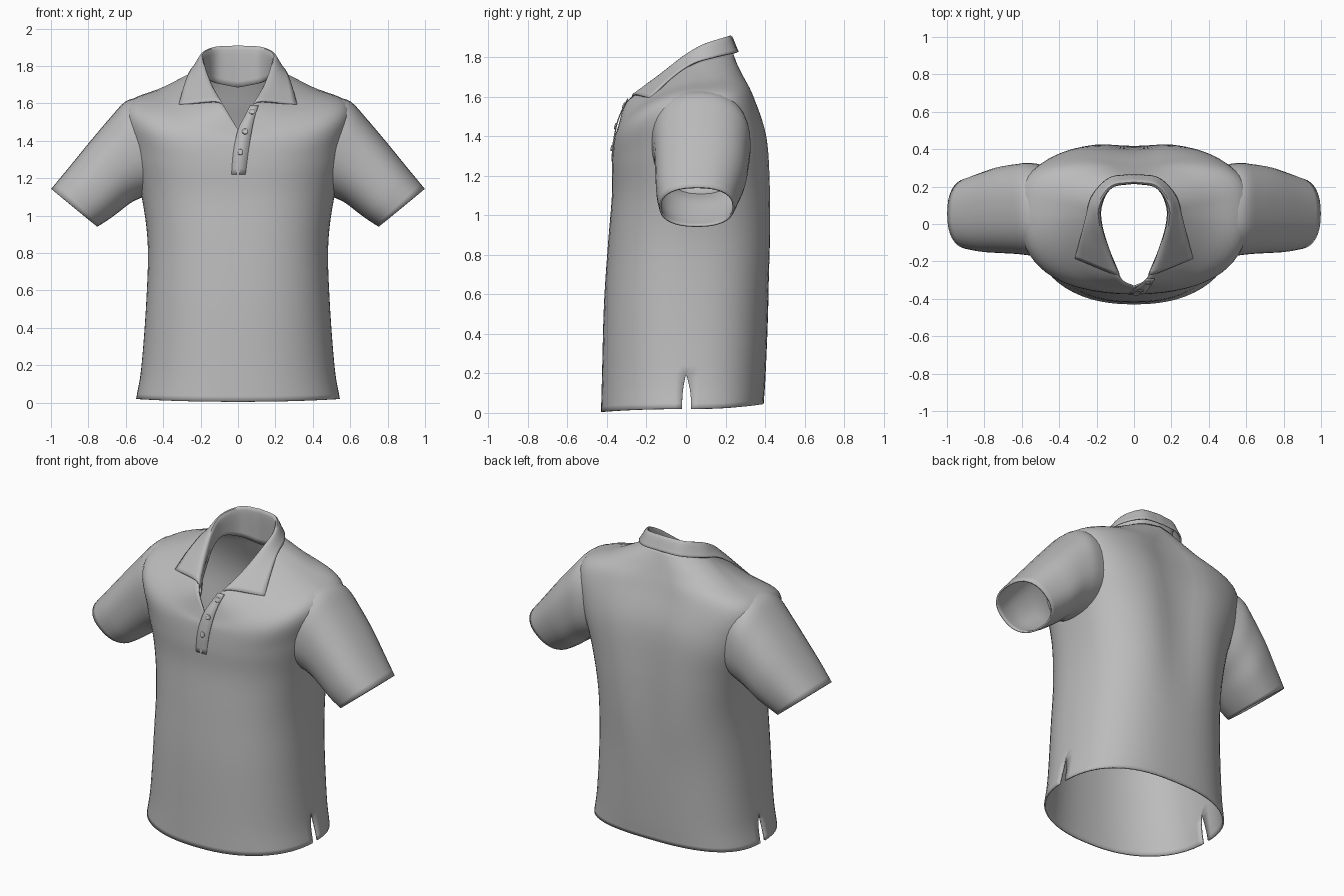
import bpy, bmesh, math
from mathutils import Vector

if "Cube" in bpy.data.objects:
    bpy.data.objects.remove(bpy.data.objects["Cube"])

fabric = bpy.data.materials.new("grey_fabric")
fabric.use_nodes = True
GREY = (0.5, 0.5, 0.5, 1)
fabric.diffuse_color = GREY
fabric.node_tree.nodes["Principled BSDF"].inputs["Base Color"].default_value = GREY


def spline(pts, t):
    """Smooth curve through pts, t from 0 to 1."""
    pts = [Vector(p) for p in pts]
    f = min(max(t, 0), 1) * (len(pts) - 1)
    i = min(int(f), len(pts) - 2)
    s = f - i
    b, c = pts[i], pts[i + 1]
    a = pts[i - 1] if i else b * 2 - c
    d = pts[i + 2] if i + 2 < len(pts) else c * 2 - b
    return 0.5 * (2 * b + (c - a) * s + (2 * a - 5 * b + 4 * c - d) * s * s
                  + (3 * b - a - 3 * c + d) * s ** 3)


def sheet(name, rows, closed=False, drop=None, thick=0.01, mirror=True):
    """Cloth surface lofted through rows of points."""
    bm = bmesh.new()
    grid = [[bm.verts.new(p) for p in row] for row in rows]
    n = len(rows[0])
    for r in range(len(rows) - 1):
        for c in range(n if closed else n - 1):
            d = (c + 1) % n
            quad = (grid[r][c], grid[r][d], grid[r + 1][d], grid[r + 1][c])
            mid = sum((v.co for v in quad), Vector()) / 4
            if not (drop and drop(mid, c)):
                bm.faces.new(quad)
    bmesh.ops.delete(bm, geom=[v for v in bm.verts if not v.link_faces], context='VERTS')
    me = bpy.data.meshes.new(name)
    bm.to_mesh(me)
    bm.free()
    ob = bpy.data.objects.new(name, me)
    bpy.context.collection.objects.link(ob)
    me.materials.append(fabric)
    if mirror:
        ob.modifiers.new("mirror", 'MIRROR').merge_threshold = 0.002
    solid = ob.modifiers.new("thickness", 'SOLIDIFY')
    solid.thickness, solid.offset = thick, 0
    smooth(ob)


def smooth(ob):
    bpy.ops.object.select_all(action='DESELECT')
    ob.select_set(True)
    bpy.context.view_layer.objects.active = ob
    bpy.ops.object.shade_smooth_by_angle(angle=math.radians(50))


def power(v, p):
    return math.copysign(abs(v) ** p, v)


# Torso: half rings as front/side/back height, half width, front y, back y, middle y,
# front roundness, back roundness
RINGS = [
    (0.005, 0.02, 0.045, 0.54, -0.425, 0.388, 0.0, 0.88, 0.78),
    (0.19, 0.19, 0.2, 0.512, -0.42, 0.398, 0.0, 0.88, 0.78),
    (0.55, 0.55, 0.55, 0.485, -0.41, 0.415, 0.0, 0.86, 0.78),
    (0.85, 0.85, 0.85, 0.478, -0.39, 0.437, 0.02, 0.84, 0.78),
    (1.1, 1.1, 1.15, 0.51, -0.37, 0.437, 0.05, 0.82, 0.74),
    (1.26, 1.36, 1.4, 0.572, -0.37, 0.412, 0.08, 0.8, 0.66),
    (1.38, 1.585, 1.6, 0.6, -0.36, 0.345, 0.09, 0.78, 0.66),
]
NECK = [(0, -0.335, 1.46), (0.072, -0.29, 1.58), (0.135, -0.13, 1.68), (0.19, 0.05, 1.77),
        (0.17, 0.14, 1.8), (0.1, 0.21, 1.81), (0, 0.235, 1.815)]


def ring_point(ring, u):
    zf, zs, zb, w, yf, yb, ym, pf, pb = ring
    a = math.pi * u
    s, c = max(math.sin(a), 0), math.cos(a)
    p, end, zend = (pf, yf, zf) if c > 0 else (pb, yb, zb)
    x = w * s ** p if 0 < u < 1 else 0
    y = ym + (end - ym) * abs(c) ** p
    z = zs + (zend - zs) * c * c
    if c < 0 and z > 0.5:                      # hollow along the spine
        y -= 0.037 * math.exp(-(x / 0.15) ** 2) * min(1, (z - 0.5) * 2)
    return Vector((x, y, z))


HALF = 16
us = [i / (2 * HALF) for i in range(2 * HALF + 1) if i != HALF]
us = sorted(us + [0.49, 0.51])                # narrow column at the side vent
columns = []
for u in us:
    keys = [ring_point(r, u) for r in RINGS]
    neck = spline(NECK, u)
    keys += [keys[-1].lerp(neck, 0.5), neck]
    col = [spline(keys, i / 48) for i in range(49)]
    if abs(u - 0.5) < 0.02:                    # vent narrows towards its top
        for p in col:
            if p.z < 0.2:
                p.y *= max(0.1, 1 - (p.z / 0.19) ** 3)
    columns.append(col)


def torso_hole(p, c):
    vent = c == HALF and p.z < 0.18
    armhole = p.x > 0.47 and ((p.y - 0.08) / 0.19) ** 2 + ((p.z - 1.35) / 0.2) ** 2 < 1
    return vent or armhole


sheet("torso", list(zip(*columns)), drop=torso_hole)

# Sleeves: top x, z, bottom x, z, front y, back y
SLEEVE = [
    (0.52, 1.63, 0.44, 1.13, -0.175, 0.31),
    (0.60, 1.605, 0.52, 1.10, -0.163, 0.322),
    (0.68, 1.52, 0.58, 1.07, -0.155, 0.315),
    (0.79, 1.39, 0.645, 1.02, -0.15, 0.30),
    (0.90, 1.255, 0.70, 0.98, -0.145, 0.27),
    (0.995, 1.14, 0.755, 0.945, -0.13, 0.24),
]
rows = []
for xt, zt, xb, zb, yf, yb in SLEEVE:
    ring = []
    for i in range(36):
        a = math.tau * i / 36
        h, k = power(math.cos(a), 0.85), power(math.sin(a), 0.85)
        ring.append(Vector(((xt + xb + (xt - xb) * h) / 2, (yf + yb + (yb - yf) * k) / 2,
                            (zt + zb + (zt - zb) * h) / 2)))
    rows.append(ring)
cols = [[spline(c, i / 20) for i in range(21)] for c in zip(*rows)]
sheet("sleeves", list(zip(*cols)), closed=True)

# Collar: inner stand, fold line and outer edge, from the back to the front
STAND = [(0, 0.225, 1.685), (0.12, 0.2, 1.71), (0.175, 0.1, 1.74),
         (0.175, 0, 1.71), (0.138, -0.13, 1.63), (0.08, -0.27, 1.57)]
FOLD = [(0, 0.222, 1.9), (0.12, 0.2, 1.895), (0.187, 0.1, 1.865),
        (0.187, 0, 1.81), (0.156, -0.13, 1.71), (0.112, -0.265, 1.61)]
EDGE = [(0, 0.262, 1.825), (0.13, 0.245, 1.82), (0.222, 0.15, 1.80),
        (0.258, 0.03, 1.765), (0.288, -0.08, 1.69), (0.315, -0.182, 1.592)]
cols = []
for i in range(31):
    keys = [spline(c, i / 30) for c in (STAND, FOLD, EDGE)]
    cols.append([spline(keys, j / 14) for j in range(15)])
sheet("collar", list(zip(*cols)))

# Button placket: height, left edge, right edge, depth
PLACKET = [(1.22, -0.035, 0.04, -0.372), (1.34, -0.025, 0.055, -0.371),
           (1.46, 0.0, 0.075, -0.35), (1.53, 0.035, 0.09, -0.324), (1.59, 0.065, 0.11, -0.294)]
ends = [[(l, y, z) for z, l, r, y in PLACKET], [(r, y, z) for z, l, r, y in PLACKET]]
sheet("placket", [[spline(e, i / 16) for i in range(17)] for e in ends],
      thick=0.006, mirror=False)

# Buttons
for n, pos in enumerate([(0.012, -0.375, 1.34), (0.038, -0.356, 1.45), (0.075, -0.314, 1.555)]):
    bpy.ops.mesh.primitive_cylinder_add(vertices=20, radius=0.016, depth=0.012, location=pos,
                                        rotation=(math.radians(78 - 6 * n), 0, 0))
    button = bpy.context.object
    button.name = "button_%d" % (n + 1)
    button.data.materials.append(fabric)
    bevel = button.modifiers.new("rim", 'BEVEL')
    bevel.width, bevel.segments = 0.004, 2
    smooth(button)
